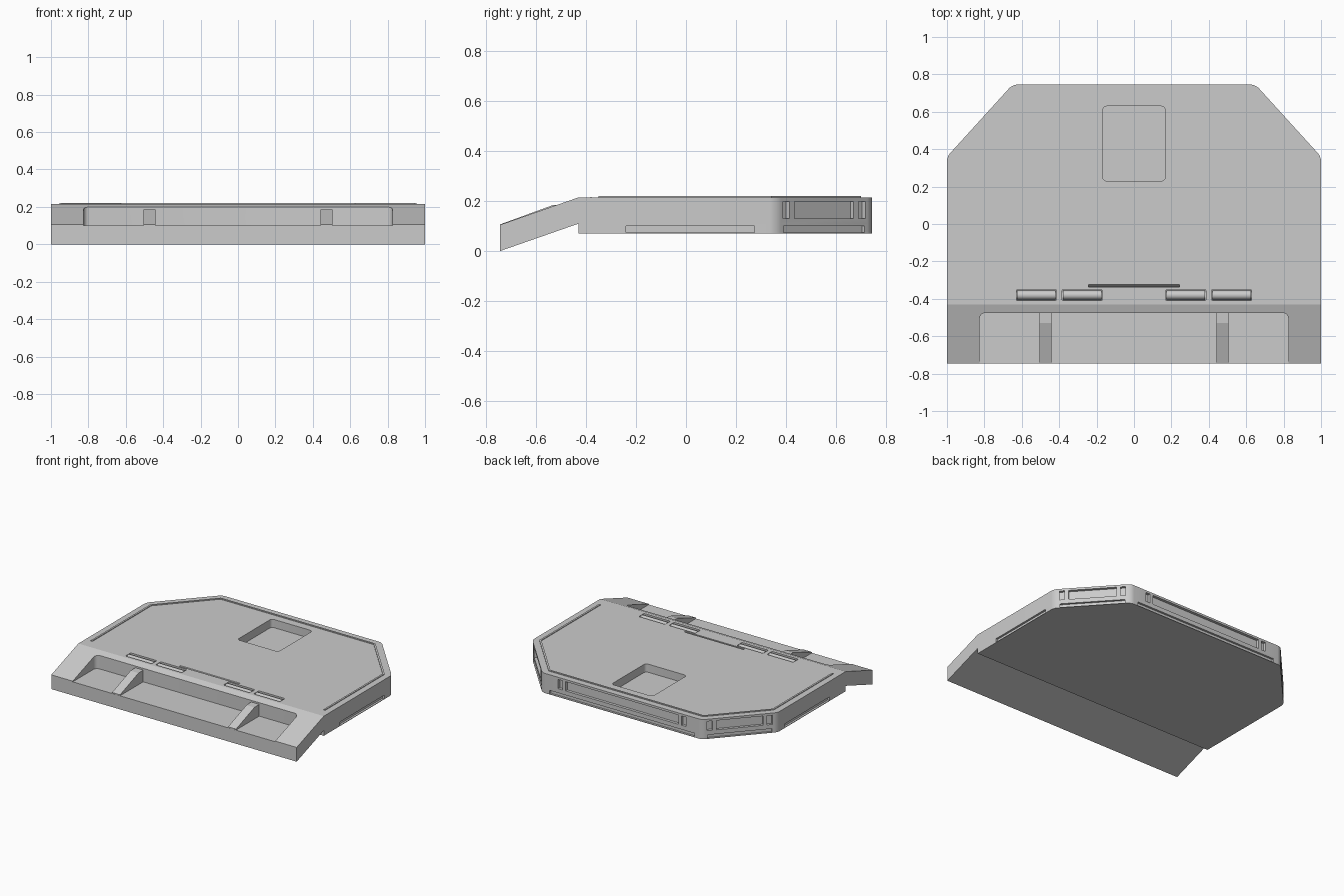
import bpy, bmesh, math
from mathutils import Matrix, Vector

if "Cube" in bpy.data.objects:
    bpy.data.objects.remove(bpy.data.objects["Cube"])

grey = bpy.data.materials.new("plain grey")
grey.diffuse_color = (0.6, 0.6, 0.6, 1)
grey.use_nodes = True
grey.node_tree.nodes["Principled BSDF"].inputs["Base Color"].default_value = grey.diffuse_color


def finish(bm, name):
    bmesh.ops.recalc_face_normals(bm, faces=bm.faces)
    me = bpy.data.meshes.new(name)
    bm.to_mesh(me)
    bm.free()
    ob = bpy.data.objects.new(name, me)
    bpy.context.collection.objects.link(ob)
    me.materials.append(grey)
    return ob


def prism(bm, pts, axis, lo, hi):
    """Extrude a closed outline: axis 'z' takes (x, y), axis 'x' takes (y, z)."""
    put = (lambda p, t: (p[0], p[1], t)) if axis == 'z' else (lambda p, t: (t, p[0], p[1]))
    face = bm.faces.new([bm.verts.new(put(p, lo)) for p in pts])
    ext = bmesh.ops.extrude_face_region(bm, geom=[face])["geom"]
    move = Vector((0, 0, hi - lo) if axis == 'z' else (hi - lo, 0, 0))
    bmesh.ops.translate(bm, vec=move, verts=[v for v in ext if isinstance(v, bmesh.types.BMVert)])


def box(bm, centre, size, turn=0, round_r=0):
    m = Matrix.Translation(centre) @ Matrix.Rotation(turn, 4, 'Z') @ Matrix.Diagonal((*size, 1))
    verts = bmesh.ops.create_cube(bm, size=1, matrix=m)["verts"]
    if round_r:
        edges = {e for v in verts for e in v.link_edges
                 if abs(e.verts[0].co.z - e.verts[1].co.z) > 1e-4}
        bmesh.ops.bevel(bm, geom=list(edges), offset=round_r, segments=4,
                        profile=0.5, affect='EDGES')


def carve(ob, cut_bm):
    cutter = finish(cut_bm, "cutter")
    cutter.hide_render = True
    mod = ob.modifiers.new("cut", 'BOOLEAN')
    mod.operation, mod.solver, mod.object = 'DIFFERENCE', 'EXACT', cutter
    dg = bpy.context.evaluated_depsgraph_get()
    ob.data = bpy.data.meshes.new_from_object(ob.evaluated_get(dg))
    ob.modifiers.clear()
    bpy.data.objects.remove(cutter)


def smooth(ob):
    bpy.ops.object.select_all(action='DESELECT')
    ob.select_set(True)
    bpy.context.view_layer.objects.active = ob
    bpy.ops.object.shade_smooth_by_angle(angle=math.radians(30))


def outline(d, front):
    """Right-to-left chamfered outline, inset by d."""
    right = [(1 - d, front), (1 - d, 0.36 - 0.387 * d), (0.65 - 0.442 * d, 0.745 - d)]
    return right + [(-x, y) for x, y in reversed(right)]


def plate(name, lo, hi):
    bm = bmesh.new()
    prism(bm, outline(0, -0.43), 'z', lo, hi)
    corners = [e for e in bm.edges
               if abs(e.verts[0].co.z - e.verts[1].co.z) > 1e-4 and e.verts[0].co.y > 0]
    bmesh.ops.bevel(bm, geom=corners, offset=0.025, segments=5, profile=0.5, affect='EDGES')
    return finish(bm, name)


SLANT = math.atan2(0.35, 0.385) - math.pi / 2
CHAMFERS = [(s * 0.825, 0.5525, s * SLANT) for s in (1, -1)]

# Upper deck with hatch well, hinge slots, groove and wall panels
deck = plate("upper_deck", 0.11, 0.215)
cut = bmesh.new()
box(cut, (0, 0.43, 0.205), (0.335, 0.40, 0.10), 0, 0.022)
hinges = [(s * x, w) for s in (1, -1) for x, w in ((0.277, 0.215), (0.522, 0.215))]
for x, w in hinges:
    box(cut, (x, -0.38, 0.215), (w, 0.06, 0.06), 0, 0.008)
prism(cut, [(-0.337, 0.225), (-0.318, 0.225), (-0.337, 0.195)], 'x', -0.243, 0.243)
for cx, cy, turn, half, off in [(*c, 0.16, 0.205) for c in CHAMFERS] + [(0, 0.745, 0, 0.46, 0.503)]:
    side = Vector((math.cos(turn), math.sin(turn), 0))
    mid = Vector((cx, cy, 0.165))
    box(cut, mid, (2 * half, 0.04, 0.068), turn)
    for s in (1, -1):
        box(cut, mid + side * s * off, (0.036, 0.04, 0.068), turn)
carve(deck, cut)
smooth(deck)

# Lower base with long recessed strips
base = plate("lower_base", 0.07, 0.11)
cut = bmesh.new()
strips = [(cx, cy, t, 0.44) for cx, cy, t in CHAMFERS] + [(0, 0.745, 0, 1.18)]
strips += [(s, 0.0175, math.pi / 2, 0.515) for s in (1, -1)]
for cx, cy, turn, length in strips:
    box(cut, (cx, cy, 0.087), (length, 0.03, 0.026), turn)
carve(base, cut)
smooth(base)

# Front ramp with open tray
bm = bmesh.new()
prism(bm, [(-0.745, 0), (-0.43, 0.11), (-0.43, 0.215), (-0.745, 0.105)], 'x', -1, 1)
ramp = finish(bm, "front_ramp")
cut = bmesh.new()
box(cut, (0, -0.675, 0.20), (1.65, 0.40, 0.20), 0, 0.03)
carve(ramp, cut)
smooth(ramp)

# Tray ribs
for s in (1, -1):
    bm = bmesh.new()
    prism(bm, [(-0.744, 0.098), (-0.47, 0.098), (-0.47, 0.187), (-0.53, 0.185), (-0.744, 0.107)],
          'x', s * 0.44, s * 0.505)
    finish(bm, "right_rib" if s > 0 else "left_rib")

# Hinge barrels lying in the slots
bm = bmesh.new()
for x, w in hinges:
    m = Matrix.Translation((x, -0.38, 0.191)) @ Matrix.Rotation(math.pi / 2, 4, 'Y')
    bmesh.ops.create_cone(bm, cap_ends=True, segments=16, radius1=0.025, radius2=0.025,
                          depth=w - 0.008, matrix=m)
smooth(finish(bm, "hinge_barrels"))

# Thin raised trim around the deck
bm = bmesh.new()
prism(bm, outline(0.045, -0.35) + outline(0.058, -0.35)[::-1], 'z', 0.21, 0.22)
finish(bm, "deck_trim")
